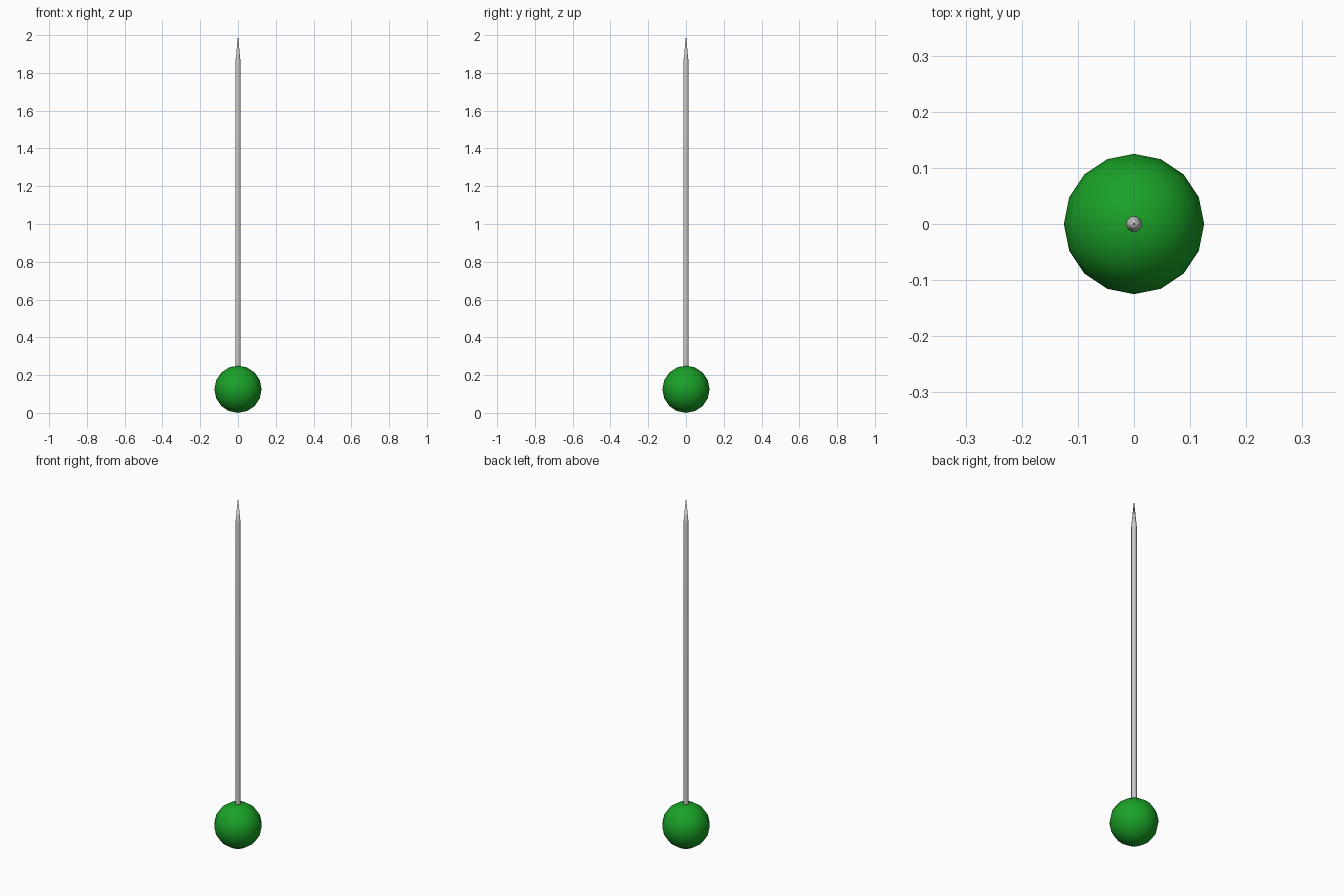
import bpy, bmesh
from math import radians, cos, sin, pi

if "Cube" in bpy.data.objects:
    bpy.data.objects.remove(bpy.data.objects["Cube"])

HEAD_R = 0.125     # ball head radius
SHAFT_R = 0.014    # pin shaft radius
SIDES = 16


def finish(bm, name, colour=None):
    bmesh.ops.recalc_face_normals(bm, faces=bm.faces)
    mesh = bpy.data.meshes.new(name)
    bm.to_mesh(mesh)
    bm.free()
    obj = bpy.data.objects.new(name, mesh)
    bpy.context.collection.objects.link(obj)
    if colour:
        mat = bpy.data.materials.new(name + "_colour")
        mat.diffuse_color = colour
        mat.use_nodes = True
        mat.node_tree.nodes["Principled BSDF"].inputs["Base Color"].default_value = mat.diffuse_color
        mesh.materials.append(mat)
    bpy.ops.object.select_all(action='DESELECT')
    obj.select_set(True)
    bpy.context.view_layer.objects.active = obj
    bpy.ops.object.shade_smooth_by_angle(angle=radians(40))
    return obj


# Ball head
bm = bmesh.new()
bmesh.ops.create_uvsphere(bm, u_segments=SIDES, v_segments=8, radius=HEAD_R)
bmesh.ops.translate(bm, verts=bm.verts, vec=(0, 0, HEAD_R))
finish(bm, "ball_head", (0.01, 0.36, 0.02, 1))

# Needle: straight shaft, long tapered point, base sunk into the head
bm = bmesh.new()
rings = [[bm.verts.new((SHAFT_R * cos(2 * pi * i / SIDES),
                        SHAFT_R * sin(2 * pi * i / SIDES), z))
          for i in range(SIDES)] for z in (0.235, 1.85)]
tip = bm.verts.new((0, 0, 2.0))
bm.faces.new(rings[0][::-1])
for i in range(SIDES):
    j = (i + 1) % SIDES
    bm.faces.new((rings[0][i], rings[0][j], rings[1][j], rings[1][i]))
    bm.faces.new((rings[1][i], rings[1][j], tip))
finish(bm, "needle")
